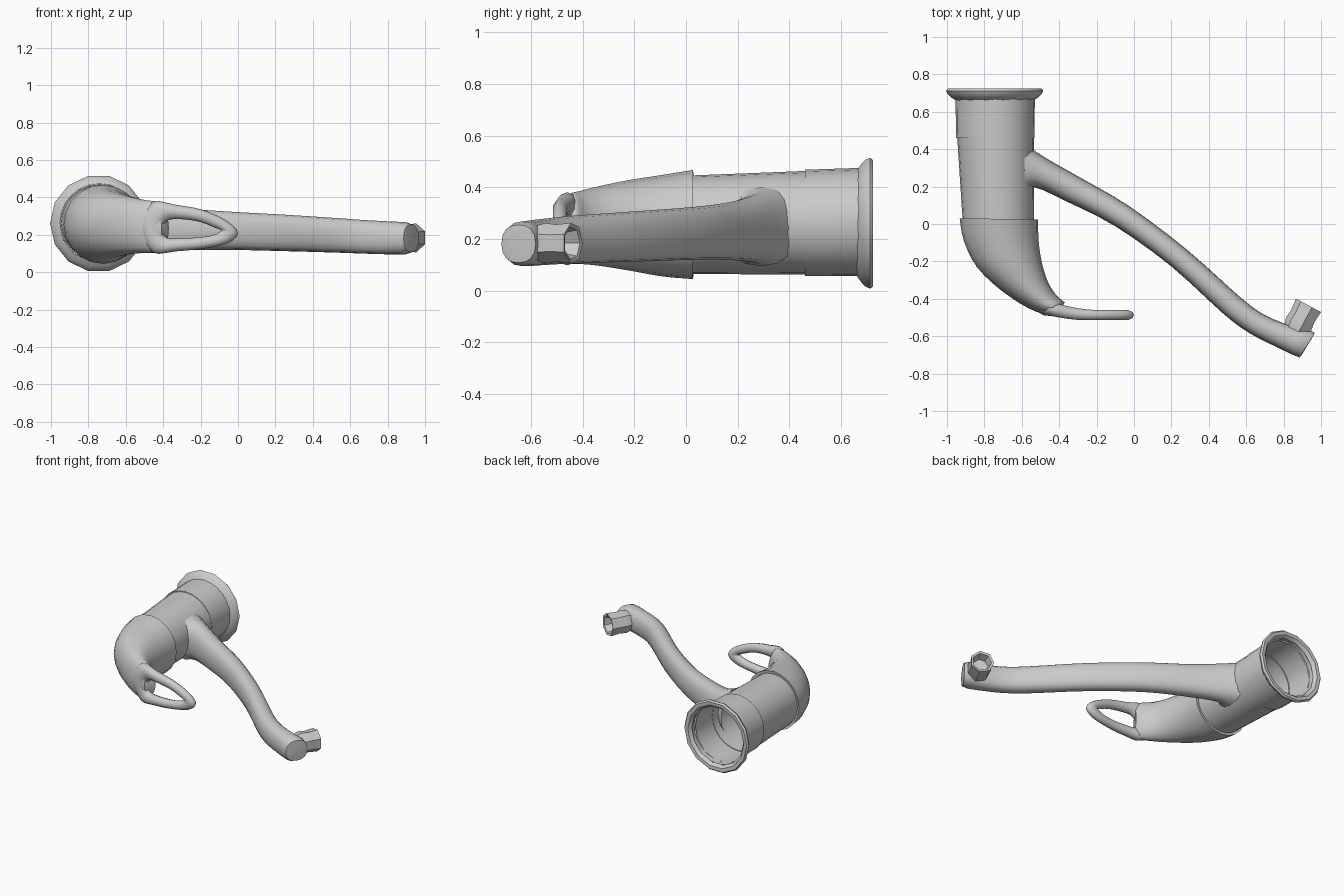
import bpy, bmesh, math
from mathutils import Vector

if "Cube" in bpy.data.objects:
    bpy.data.objects.remove(bpy.data.objects["Cube"])


def make_mesh(name, rings, close=False, cap_start=False, cap_end=False, angle=40):
    """Skin a list of equal-length point rings into one smooth object."""
    bm = bmesh.new()
    rows = [[bm.verts.new(p) for p in ring] for ring in rings]
    n = len(rows[0])
    pairs = list(zip(rows, rows[1:])) + ([(rows[-1], rows[0])] if close else [])
    for a, b in pairs:
        for i in range(n):
            j = (i + 1) % n
            bm.faces.new((a[i], a[j], b[j], b[i]))
    if cap_start:
        bm.faces.new(rows[0])
    if cap_end:
        bm.faces.new(rows[-1])
    bmesh.ops.recalc_face_normals(bm, faces=bm.faces)
    me = bpy.data.meshes.new(name)
    bm.to_mesh(me)
    bm.free()
    ob = bpy.data.objects.new(name, me)
    bpy.context.collection.objects.link(ob)
    bpy.ops.object.select_all(action='DESELECT')
    ob.select_set(True)
    bpy.context.view_layer.objects.active = ob
    bpy.ops.object.shade_smooth_by_angle(angle=math.radians(angle))
    return ob


def resample(rows, steps, close=False):
    """Catmull-Rom interpolation of rows of numbers."""
    rows = [Vector(r) for r in rows]
    n = len(rows)
    pick = (lambda i: rows[i % n]) if close else (lambda i: rows[min(max(i, 0), n - 1)])
    out = []
    for i in range(n if close else n - 1):
        a, b, c, d = (pick(i + k) for k in (-1, 0, 1, 2))
        for s in range(steps):
            t = s / steps
            out.append(0.5 * (2 * b + (c - a) * t + (2 * a - 5 * b + 4 * c - d) * t * t
                              + (3 * b - a - 3 * c + d) * t ** 3))
    return out if close else out + [rows[-1]]


def oval(sec, n=20, power=1.0):
    """Ring between two plan points (x1, y1, x2, y2) and two heights (z1, z2)."""
    x1, y1, x2, y2, z1, z2 = sec
    ring = []
    for i in range(n):
        a = 2 * math.pi * i / n
        c, s = (math.copysign(abs(v) ** power, v) for v in (math.cos(a), math.sin(a)))
        ring.append(((x1 + x2) / 2 + (x2 - x1) / 2 * c,
                     (y1 + y2) / 2 + (y2 - y1) / 2 * c,
                     (z1 + z2) / 2 + (z2 - z1) / 2 * s))
    return ring


def turned(name, origin, axis, profile, n, **kw):
    """Surface of revolution: profile of (distance along axis, radius)."""
    q = Vector(axis).to_track_quat('Z', 'Y')
    rings = [[Vector(origin) + q @ Vector((r * math.cos(2 * math.pi * i / n),
                                          r * math.sin(2 * math.pi * i / n), d))
              for i in range(n)] for d, r in profile]
    return make_mesh(name, rings, **kw)


# Slightly tapered, hollow body and its rear sleeve
make_mesh("body", [oval((-0.915, 0.0, -0.535, 0.0, 0.065, 0.445), 24),
                   oval((-0.945, 0.46, -0.534, 0.46, 0.062, 0.463), 24)])
make_mesh("rear_sleeve", [oval((-0.945, 0.46, -0.534, 0.46, 0.062, 0.463), 24),
                          oval((-0.952, 0.46, -0.532, 0.46, 0.057, 0.468), 24),
                          oval((-0.954, 0.70, -0.53, 0.70, 0.056, 0.476), 24)])

# Flared wall flange
turned("wall_flange", (-0.745, 0, 0.261), (0, 1, 0),
       [(0.66, 0.208), (0.678, 0.235), (0.695, 0.252), (0.712, 0.26),
        (0.724, 0.25), (0.722, 0.225), (0.70, 0.207)], 14)

# Curved lever: rim lip, then a bend that narrows to the finger loop
lever = [(-0.932, 0.03, -0.512, 0.025, 0.045, 0.467),
         (-0.91, -0.09, -0.51, -0.09, 0.055, 0.448),
         (-0.84, -0.23, -0.492, -0.21, 0.078, 0.428),
         (-0.71, -0.355, -0.46, -0.31, 0.096, 0.405),
         (-0.565, -0.45, -0.42, -0.375, 0.104, 0.385),
         (-0.46, -0.487, -0.385, -0.408, 0.108, 0.372),
         (-0.41, -0.492, -0.37, -0.418, 0.16, 0.31)]
make_mesh("lever", [oval((-0.915, 0.025, -0.532, 0.022, 0.064, 0.446))]
          + [oval(s) for s in resample(lever, 3)], cap_end=True, angle=50)

# Finger loop: stations of outer x, z / inner x, z around the opening
loop = [(-0.52, 0.24, -0.405, 0.232), (-0.46, 0.374, -0.375, 0.278),
        (-0.33, 0.36, -0.29, 0.283), (-0.19, 0.334, -0.20, 0.268),
        (-0.06, 0.275, -0.12, 0.237), (0.0, 0.208, -0.09, 0.222),
        (-0.06, 0.153, -0.14, 0.197), (-0.19, 0.126, -0.22, 0.186),
        (-0.33, 0.112, -0.31, 0.182), (-0.46, 0.107, -0.38, 0.185)]
rings = []
for ox, oz, ix, iz in resample(loop, 3, True):
    ring = []
    for i in range(10):
        a = 2 * math.pi * i / 10
        t = 0.5 + 0.5 * math.cos(a)
        x = ix + (ox - ix) * t
        k = min(max((-0.2 - x) / 0.25, 0), 1)
        ring.append((x, -0.487 + 0.036 * k * k + (0.028 + 0.012 * k) * math.sin(a),
                     iz + (oz - iz) * t))
    rings.append(ring)
make_mesh("finger_loop", rings, close=True, angle=60)

# Long spout, flared at the body and bent at the tip
spout = [(-0.585, 0.15, -0.585, 0.43, 0.095, 0.40),
         (-0.53, 0.195, -0.47, 0.352, 0.108, 0.375),
         (-0.36, 0.12, -0.285, 0.247, 0.118, 0.345),
         (-0.10, -0.012, -0.02, 0.092, 0.12, 0.325),
         (0.20, -0.227, 0.29, -0.143, 0.113, 0.308),
         (0.48, -0.482, 0.57, -0.393, 0.105, 0.29),
         (0.62, -0.585, 0.70, -0.487, 0.10, 0.28),
         (0.75, -0.652, 0.83, -0.54, 0.096, 0.273),
         (0.855, -0.702, 0.935, -0.567, 0.095, 0.268)]
tip = [(0.885, -0.714, 0.967, -0.582, 0.108, 0.255),
       (0.895, -0.703, 0.963, -0.591, 0.13, 0.232)]
make_mesh("spout", [oval(s, 16, 0.85) for s in resample(spout, 3) + tip],
          cap_end=True, angle=50)

# Faceted outlet with a recessed mouth
turned("outlet", (0.86, -0.58, 0.184), (0.47, 0.88, 0),
       [(0, 0.066), (0.05, 0.08), (0.095, 0.074), (0.162, 0.08), (0.158, 0.064),
        (0.10, 0.05)], 7, cap_start=True, cap_end=True)
